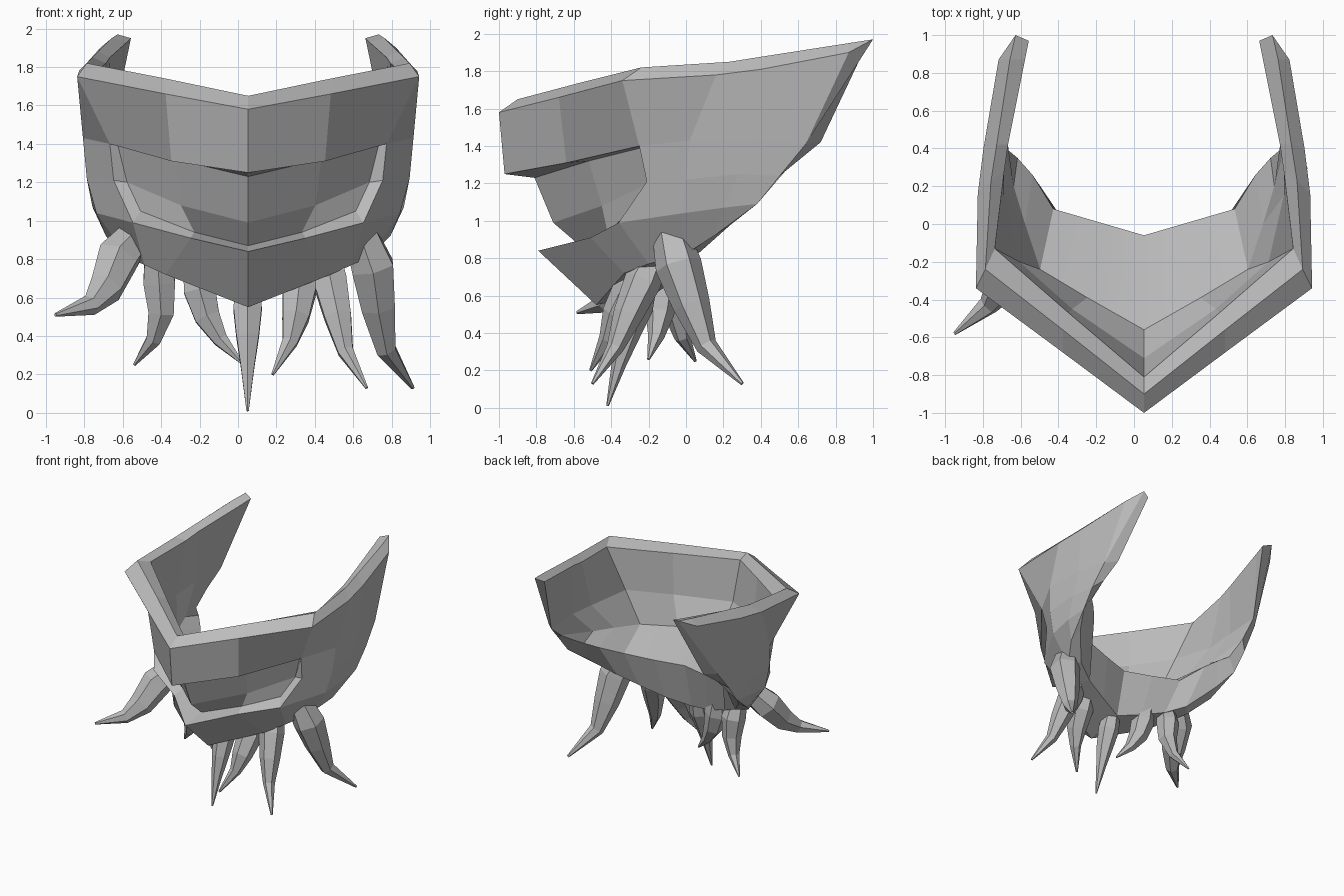
import bpy
import bmesh
from mathutils import Vector

default_cube = bpy.data.objects.get("Cube")
if default_cube:
    bpy.data.objects.remove(default_cube, do_unlink=True)

CENTRE = 0.053

grey = bpy.data.materials.new("plain grey")
grey.use_nodes = True
colour = (0.5, 0.5, 0.5, 1)
grey.diffuse_color = colour
grey.node_tree.nodes["Principled BSDF"].inputs["Base Color"].default_value = colour


def add_object(name, bm):
    """Turn a bmesh into a named, flat grey object."""
    bmesh.ops.remove_doubles(bm, verts=bm.verts[:], dist=0.0005)
    bmesh.ops.recalc_face_normals(bm, faces=bm.faces[:])
    mesh = bpy.data.meshes.new(name)
    bm.to_mesh(mesh)
    bm.free()
    mesh.materials.append(grey)
    obj = bpy.data.objects.new(name, mesh)
    bpy.context.collection.objects.link(obj)
    return obj


def skin(bm, upper, lower, smooth=False):
    """Bridge two rows of points with quads, skipping collapsed corners."""
    for i in range(min(len(upper), len(lower)) - 1):
        corners = []
        for point in (upper[i], upper[i + 1], lower[i + 1], lower[i]):
            if point not in corners:
                corners.append(point)
        if len(corners) > 2:
            face = bm.faces.new([bm.verts.new(p) for p in corners])
            face.smooth = smooth


# Half-mask section rows, each running from the front centre to the wing
tip = (.68, 1, 1.97)
tip_inner = (.61, .97, 1.95)
wing_foot = (.8, .38, 1.09)

# Top rim: outer edge, crest and inner edge
rim_outer = [(0, -1, 1.58), (.43, -.68, 1.66), (.89, -.34, 1.75),
             (.88, .16, 1.78), (.85, .4, 1.81), (.77, .87, 1.9), tip]
crest = [(0, -.9, 1.65), (.43, -.56, 1.74), (.84, -.24, 1.82),
         (.81, .23, 1.85), (.78, .42, 1.88), (.71, .87, 1.95), tip]
rim_inner = [(0, -.81, 1.62), (.4, -.47, 1.7), (.79, -.13, 1.78),
             (.74, .28, 1.82), (.72, .42, 1.85), (.63, .87, 1.93), tip_inner]

# Outer side: brow bottom, cheek and lip
brow = [(0, -.97, 1.25), (.4, -.64, 1.31), (.72, -.25, 1.4),
        (.86, .02, 1.43), (.84, .36, 1.44), (.8, .64, 1.41)]
cheek = [(.7, -.21, 1.21), (.84, 0, 1.22), (.83, .28, 1.25), (.81, .5, 1.24)]
lip = [(0, -.79, .84), (.3, -.51, .91), (.6, -.36, .99),
       (.79, -.02, 1.04), (.81, .2, 1.07), wing_foot]

# Underside: chin, rear base and rear floor edge
chin = [(0, -.48, .55), (.43, -.33, .72), (.54, -.2, .77),
        (.63, -.02, .81), (.74, .15, .92), wing_foot]
base = [(0, -.15, .62), (.2, -.08, .67), (.4, -.02, .74),
        (.56, .06, .82), (.72, .24, .98), wing_foot]
floor_back = [(0, -.06, 1), (.24, .01, 1.01), (.48, .08, 1.03),
              (.59, .26, 1.12), (.67, .35, 1.17), (.73, .4, 1.2)]

# Cavity: wall fold and floor front edge
wall = [(0, -.71, 1.3), (.38, -.45, 1.36), (.66, -.2, 1.42),
        (.74, .15, 1.4), (.74, .4, 1.42), (.72, .72, 1.42)]
floor_front = [(0, -.56, 1.13), (.3, -.39, 1.13), (.55, -.24, 1.14),
               (.63, 0, 1.18), (.69, .2, 1.21), (.74, .56, 1.3)]

# Recessed visor between brow and lip
visor_top = [(0, -.81, 1.23), (.38, -.52, 1.32), (.68, -.2, 1.4)]
visor_fold = [(0, -.71, .99), (.35, -.45, 1.08), (.63, -.2, 1.2)]
visor_foot = [(0, -.57, .87), (.28, -.42, .94), (.56, -.3, 1.05)]

shell = bmesh.new()
for upper, lower in [
    (rim_inner, crest), (crest, rim_outer), (rim_outer, brow + brow[-1:]),
    (brow[2:], cheek), (cheek, lip[2:]), (lip, chin), (chin, base),
    (base, floor_back), (rim_inner, wall + wall[-1:]), (wall, floor_front),
    (floor_front[2:], floor_back[2:]),
    (brow[:3], visor_top), (visor_top, visor_fold),
    (visor_fold, visor_foot), (visor_foot, lip[:3]),
]:
    skin(shell, upper, lower)
skin(shell, floor_front[:3], floor_back[:3], smooth=True)

# Visor side jamb and rear edge of the wing
skin(shell, [brow[2], cheek[0], lip[2]],
     [visor_top[2], visor_fold[2], visor_foot[2]])
skin(shell, [wing_foot, cheek[-1], brow[-1], tip],
     [floor_back[-1], floor_front[-1], wall[-1], tip_inner])

# Mirror the half mask before closing the seam
half = shell.faces[:] + shell.edges[:] + shell.verts[:]
copy = bmesh.ops.duplicate(shell, geom=half)["geom"]
for vert in copy:
    if isinstance(vert, bmesh.types.BMVert):
        vert.co.x *= -1
mask = add_object("mask_shell", shell)
mask.location.x = CENTRE


def tentacle(name, path, width, sides=6):
    """Tapering faceted limb swept along a bent path."""
    bm = bmesh.new()
    points = [Vector(p) for p in path]
    taper = (.8, 1, .8, .46, .08)
    rings = []
    for i, point in enumerate(points):
        before, after = points[max(i - 1, 0)], points[min(i + 1, len(points) - 1)]
        turn = Vector((0, 0, -1)).rotation_difference(after - before)
        ring = bmesh.ops.create_circle(bm, segments=sides, radius=width * taper[i])
        for vert in ring["verts"]:
            vert.co = turn @ vert.co + point
        rings.append(ring["verts"])
    for a, b in zip(rings, rings[1:]):
        for k in range(sides):
            n = (k + 1) % sides
            bm.faces.new((a[k], a[n], b[n], b[k]))
    bm.faces.new(rings[0])
    bm.faces.new(rings[-1])
    add_object(name, bm)


# Hanging limbs, from the right side round to the left
tentacle("right_outer_tentacle", [(-.54, -.12, .91), (-.63, -.2, .8),
         (-.69, -.32, .65), (-.77, -.43, .56), (-.95, -.58, .51)], .12)
tentacle("right_middle_tentacle", [(-.42, -.1, .82), (-.41, -.06, .68),
         (-.4, -.05, .52), (-.44, -.02, .38), (-.54, .05, .25)], .095)
tentacle("right_inner_tentacle", [(-.22, -.12, .76), (-.2, -.13, .64),
         (-.16, -.14, .5), (-.09, -.16, .38), (.02, -.2, .26)], .095)
tentacle("centre_tentacle", [(.05, -.22, .68), (.05, -.26, .54),
         (.05, -.31, .4), (.05, -.36, .23), (.05, -.42, .01)], .085)
tentacle("left_inner_tentacle", [(.32, -.22, .78), (.32, -.29, .64),
         (.3, -.37, .5), (.27, -.42, .37), (.18, -.51, .2)], .1)
tentacle("left_middle_tentacle", [(.46, -.17, .82), (.48, -.23, .68),
         (.52, -.31, .5), (.56, -.38, .32), (.67, -.5, .13)], .1)
tentacle("left_outer_tentacle", [(.64, -.08, .92), (.7, -.04, .76),
         (.73, .03, .55), (.77, .11, .33), (.91, .3, .13)], .125)
